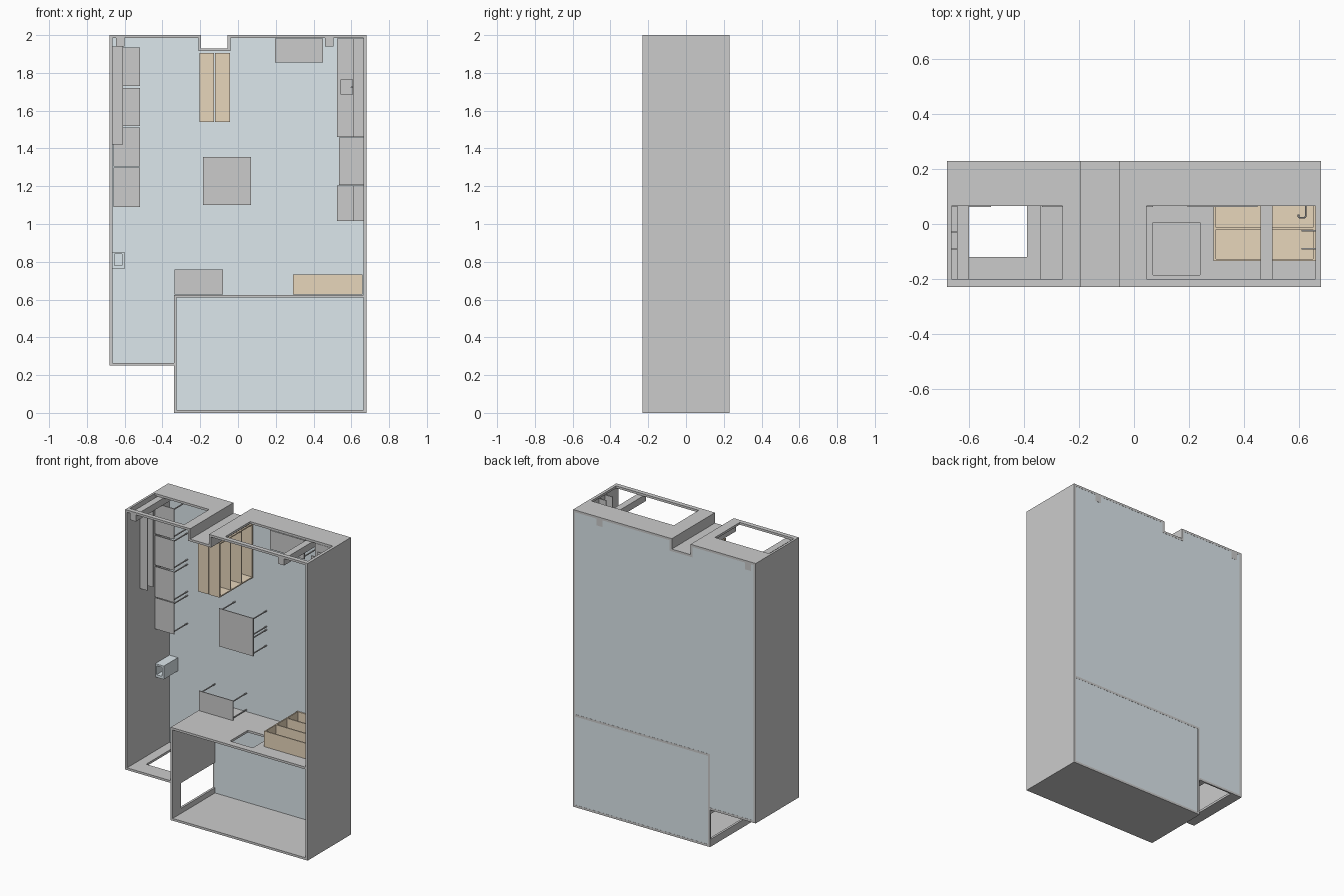
import bpy, bmesh

if "Cube" in bpy.data.objects:
    bpy.data.objects.remove(bpy.data.objects["Cube"])


def material(name, rgb):
    m = bpy.data.materials.new(name)
    m.diffuse_color = (*rgb, 1)
    m.use_nodes = True
    m.node_tree.nodes["Principled BSDF"].inputs["Base Color"].default_value = m.diffuse_color
    return m


BLUE = material("pale_blue", (0.72, 0.80, 0.84))
TAN = material("light_wood", (0.80, 0.67, 0.50))


def finish(name, bm, mat=None):
    bmesh.ops.recalc_face_normals(bm, faces=bm.faces[:])
    me = bpy.data.meshes.new(name)
    bm.to_mesh(me)
    bm.free()
    ob = bpy.data.objects.new(name, me)
    bpy.context.collection.objects.link(ob)
    if mat:
        me.materials.append(mat)
    return ob


def boxes(name, specs, mat=None):
    """One object from boxes given as (x0, x1, y0, y1, z0, z1)."""
    bm = bmesh.new()
    for x0, x1, y0, y1, z0, z1 in specs:
        if min(x1 - x0, y1 - y0, z1 - z0) < 1e-5:
            continue
        vs = bmesh.ops.create_cube(bm, size=1)["verts"]
        for v in vs:
            v.co = ((x0 + x1) / 2 + v.co.x * (x1 - x0),
                    (y0 + y1) / 2 + v.co.y * (y1 - y0),
                    (z0 + z1) / 2 + v.co.z * (z1 - z0))
    return finish(name, bm, mat)


def pierced(box, axes, hole):
    """Split a box around a rectangular hole; axes are the two in-plane axes."""
    a, b = axes
    a0, a1, b0, b1 = hole

    def part(pa, pb):
        s = list(box)
        s[2 * a:2 * a + 2] = pa
        s[2 * b:2 * b + 2] = pb
        return tuple(s)
    A, B = box[2 * a:2 * a + 2], box[2 * b:2 * b + 2]
    return [part((A[0], a0), B), part((a1, A[1]), B),
            part((a0, a1), (B[0], b0)), part((a0, a1), (b1, B[1]))]


F, K = -0.23, 0.23      # open front and back
FL = 0.22               # inner face of the back panel
T = 0.015               # wall thickness
L, R, M = -0.68, 0.68, -0.34

# Outer and dividing walls
boxes("right_wall", [(R - T, R, F, K, 0, 2)])
boxes("left_wall", [(L, L + T, F, K, 0.25, 2)])
boxes("bottom_wall", [(M, R - T, F, K, 0, T)])
boxes("partition_with_hatch", pierced((M, R - T, F, K, 0.61, 0.625), (0, 1), (0.07, 0.24, -0.185, 0.005)))
boxes("lower_left_wall_with_door", pierced((M, M + T, F, K, T, 0.61), (1, 2), (-0.14, FL, 0.05, 0.22)))
boxes("annex_wall_with_door", pierced((L + T, M, F, K, 0.25, 0.265), (0, 1), (-0.60, -0.39, -0.12, FL)))
boxes("top_wall_left", pierced((L + T, -0.195, F, K, 2 - T, 2), (0, 1), (-0.665, -0.26, -0.2, 0.065)))
boxes("top_wall_right", pierced((-0.055, R - T, F, K, 2 - T, 2), (0, 1), (0.045, 0.66, -0.2, 0.065)))
boxes("top_notch", [(-0.21, -0.195, F, K, 1.915, 2 - T), (-0.055, -0.04, F, K, 1.915, 2 - T),
                    (-0.195, -0.055, F, K, 1.915, 1.93)])
boxes("corner_columns", [(-0.645, -0.60, F, K, 1.94, 1.985), (0.46, 0.505, F, K, 1.94, 1.985)])

# Back panels cut to the outline
def back_panel(name, pts):
    bm = bmesh.new()
    f = bm.faces.new([bm.verts.new((x, FL, z)) for x, z in pts])
    g = bmesh.ops.extrude_face_region(bm, geom=[f])["geom"]
    bmesh.ops.translate(bm, vec=(0, 0.009, 0), verts=[v for v in g if isinstance(v, bmesh.types.BMVert)])
    finish(name, bm, BLUE)


back_panel("upper_back_panel", [(-0.665, 0.255), (M, 0.255), (M, 0.62), (0.665, 0.62), (0.665, 1.985),
                                (-0.04, 1.985), (-0.04, 1.915), (-0.21, 1.915), (-0.21, 1.985), (-0.665, 1.985)])
back_panel("lower_back_panel", [(-0.33, 0.01), (0.665, 0.01), (0.665, 0.61), (-0.33, 0.61)])


# Desks with legs and foot bars
def desk(name, x0, x1, z0, z1, y=0.062):
    r, i = 0.006, 0.008
    s = [(x0, x1, y, y + 0.006, z0, z1)]
    long_x = (x1 - x0) > (z1 - z0)
    xs = (x0 + i, x1 - i - r)
    zs = (z0 + i, z1 - i - r)
    for x in xs:
        for z in zs:
            s.append((x, x + r, y + 0.006, FL, z, z + r))
    if long_x:
        s += [(x, x + r, y + 0.006, y + 0.012, zs[0] + r, zs[1]) for x in xs]
    else:
        s += [(xs[0] + r, xs[1], y + 0.006, y + 0.012, z, z + r) for z in zs]
    boxes(name, s)


for n, (z0, z1) in enumerate([(1.09, 1.30), (1.305, 1.51), (1.52, 1.72), (1.73, 1.935)]):
    desk(f"wall_desk_{n + 1}", -0.66, -0.52, z0, z1)
desk("centre_desk_lower", -0.185, 0.07, 1.10, 1.228)
desk("centre_desk_upper", -0.185, 0.07, 1.228, 1.355)
desk("partition_desk", -0.335, -0.08, 0.627, 0.76)
desk("window_desk", 0.195, 0.45, 1.855, 1.983)


# Bookcases: top, shelves, two ends and a thin back
def bookcase(name, x0, x1, z0, z1, opening):
    t = 0.008
    s = [(x0, x1, y, y + t, z0, z1) for y in (-0.135, -0.02, 0.095, 0.21)]
    if opening == "up":
        s += [(x0, x0 + t, -0.135, FL, z0, z1), (x1 - t, x1, -0.135, FL, z0, z1),
              (x0, x1, -0.135, FL, z0, z0 + 0.004)]
    else:
        s += [(x0, x1, -0.135, FL, z0, z0 + t), (x0, x1, -0.135, FL, z1 - t, z1)]
        bx = x0 if opening == "right" else x1 - 0.004
        s.append((bx, bx + 0.004, -0.135, FL, z0, z1))
    boxes(name, s, TAN)


bookcase("bookcase_left", -0.205, -0.126, 1.54, 1.905, "left")
bookcase("bookcase_right", -0.123, -0.042, 1.54, 1.905, "right")
bookcase("bookcase_low", 0.29, 0.66, 0.627, 0.732, "up")

# Wall shelves
boxes("left_wall_shelves", [(-0.665, -0.61, y, y + 0.006, 1.42, 1.94) for y in (-0.093, -0.033)])
boxes("right_wall_shelves", [(0.61, 0.664, y, y + 0.006, z0, z1) for y in (-0.093, -0.028)
                             for z0, z1 in ((1.46, 1.982), (1.015, 1.205))])

# Counter with sink, and units below it
boxes("counter", pierced((0.525, 0.664, 0.068, 0.13, 1.46, 1.982), (0, 2), (0.545, 0.607, 1.685, 1.765))
      + [(0.525, 0.664, 0.13, FL, 1.46, 1.982)])
boxes("middle_unit", [(0.535, 0.664, 0.072, FL, 1.206, 1.459)])
boxes("lower_unit", [(0.525, 0.664, 0.068, FL, 1.015, 1.205)])

# Tap
cu = bpy.data.curves.new("tap", "CURVE")
cu.dimensions = "3D"
cu.bevel_depth = 0.003
cu.bevel_resolution = 1
cu.use_fill_caps = True
sp = cu.splines.new("POLY")
path = [(0.625, 0.07), (0.625, 0.028), (0.62, 0.022), (0.603, 0.022), (0.599, 0.027), (0.599, 0.035)]
sp.points.add(len(path) - 1)
for p, (x, y) in zip(sp.points, path):
    p.co = (x, y, 1.725, 1)
bpy.context.collection.objects.link(bpy.data.objects.new("tap", cu))

# Wash basin
boxes("wash_basin", pierced((-0.665, -0.602, 0.07, 0.13, 0.762, 0.852), (0, 2), (-0.655, -0.614, 0.78, 0.84))
      + [(-0.665, -0.602, 0.13, FL, 0.762, 0.852)], BLUE)
